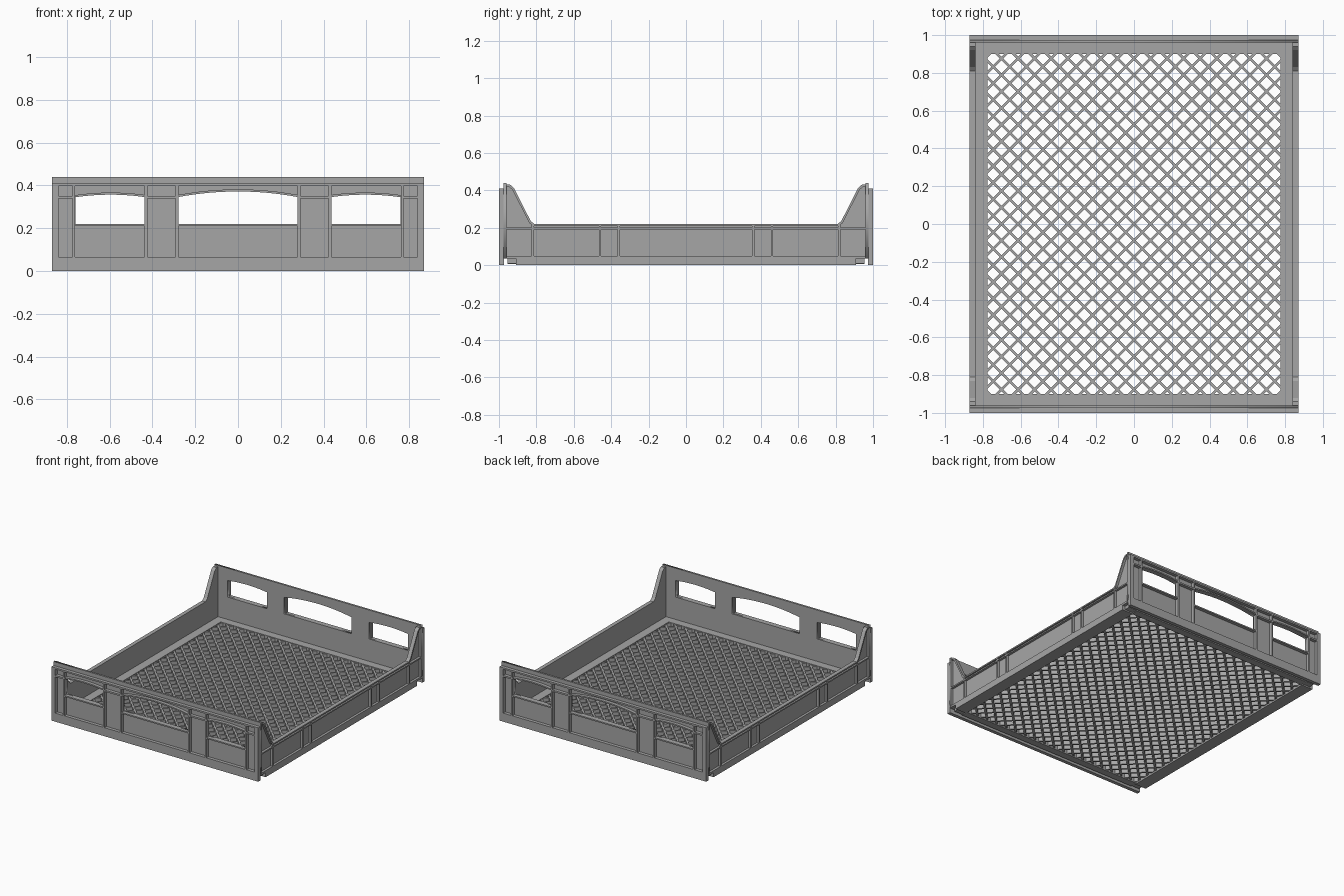
import bpy, bmesh, math
from mathutils import Matrix, Vector

if "Cube" in bpy.data.objects:
    bpy.data.objects.remove(bpy.data.objects["Cube"], do_unlink=True)

grey = bpy.data.materials.new("grey_plastic")
grey.use_nodes = True
COLOUR = (0.38, 0.38, 0.38, 1)
grey.diffuse_color = COLOUR
grey.node_tree.nodes["Principled BSDF"].inputs["Base Color"].default_value = COLOUR

HX, HY = 0.87, 1.0          # outer half sizes
IX, IY = 0.84, 0.96         # inner wall faces
FLOOR = 0.05


def box(bm, x, y, z, turn=None):
    size = [b - a for a, b in (x, y, z)]
    mid = [(a + b) / 2 for a, b in (x, y, z)]
    m = Matrix.Translation(mid) @ Matrix.Diagonal((*size, 1))
    bmesh.ops.create_cube(bm, size=1, matrix=turn @ m if turn else m)


def prism(bm, pts, lo, hi, place):
    """Extrude a 2D outline; place(a, b, depth) gives the 3D point."""
    face = bm.faces.new([bm.verts.new(place(a, b, lo)) for a, b in pts])
    new = bmesh.ops.extrude_face_region(bm, geom=[face])["geom"]
    shift = Vector(place(0, 0, hi)) - Vector(place(0, 0, lo))
    bmesh.ops.translate(bm, verts=[g for g in new if isinstance(g, bmesh.types.BMVert)], vec=shift)


def finish(bm, name, mirror=(False, False)):
    bmesh.ops.recalc_face_normals(bm, faces=bm.faces)
    mesh = bpy.data.meshes.new(name)
    bm.to_mesh(mesh)
    bm.free()
    mesh.materials.append(grey)
    ob = bpy.data.objects.new(name, mesh)
    bpy.context.collection.objects.link(ob)
    if any(mirror):
        mod = ob.modifiers.new("mirror", "MIRROR")
        mod.use_axis = (*mirror, False)
        mod.use_mirror_merge = False
    return ob


def plate(name, loops, thickness):
    """Flat filled outline with holes, in the xz plane."""
    cu = bpy.data.curves.new(name, "CURVE")
    cu.dimensions, cu.fill_mode, cu.extrude = "2D", "BOTH", thickness / 2
    for loop in loops:
        sp = cu.splines.new("POLY")
        sp.points.add(len(loop) - 1)
        for p, (a, b) in zip(sp.points, loop):
            p.co = (a, b, 0, 1)
        sp.use_cyclic_u = True
    tmp = bpy.data.objects.new(name, cu)
    bpy.context.collection.objects.link(tmp)
    mesh = bpy.data.meshes.new_from_object(tmp.evaluated_get(bpy.context.evaluated_depsgraph_get()))
    bpy.data.objects.remove(tmp)
    bm = bmesh.new()
    bm.from_mesh(mesh)
    bmesh.ops.remove_doubles(bm, verts=bm.verts, dist=1e-5)
    bmesh.ops.rotate(bm, verts=bm.verts, matrix=Matrix.Rotation(math.pi / 2, 3, "X"))
    return bm


def arch(x0, x1, z, rise, n=12):
    ts = [i / n for i in range(n + 1)]
    return [(x0 + (x1 - x0) * t, z + rise * 4 * t * (1 - t)) for t in ts]


# End walls: pierced panel, with the lip on top
WINDOWS = [(-0.76, -0.43, 0.012), (-0.285, 0.285, 0.027), (0.43, 0.76, 0.012)]
SILL, HEAD, SHELF, TOP = 0.22, 0.345, 0.41, 0.44
loops = [[(-HX, 0.035), (HX, 0.035), (HX, TOP), (-HX, TOP)]]
for x0, x1, rise in WINDOWS:
    loops.append([(x1, SILL), (x0, SILL)] + arch(x0, x1, HEAD, rise))
bm = plate("end_panel", loops, 0.015)
bmesh.ops.translate(bm, verts=bm.verts, vec=(0, -IY - 0.0075, 0))
finish(bm, "end_panel", (False, True))

# End walls: skirt, shelf, corner posts and ribs
OUT = (-HY, -IY - 0.013)
bm = bmesh.new()
box(bm, (-HX, HX), OUT, (0, 0.065))
box(bm, (-HX, HX), OUT, (0.398, SHELF))
for s in (-1, 1):
    box(bm, sorted((s * 0.838, s * HX)), OUT, (0.065, 0.398))
    for x in (0.767, 0.43, 0.285):
        box(bm, (s * x - 0.006, s * x + 0.006), OUT, (0.065, 0.398))
    for a, b in ((0.285, 0.43), (0.767, 0.838)):
        box(bm, sorted((s * a, s * b)), OUT, (0.34, 0.352))
for x0, x1, rise in WINDOWS:
    low = arch(x0, x1, HEAD, rise)
    prism(bm, low + [(a, b + 0.01) for a, b in reversed(low)], *OUT, lambda a, b, d: (a, d, b))
    box(bm, (x0, x1), OUT, (SILL - 0.01, SILL))
finish(bm, "end_wall_frame", (False, True))

# Side walls: one panel with raised corner gussets
SLOPE = [(-0.962, 0.43), (-0.94, 0.43), (-0.92, 0.413), (-0.83, 0.235), (-0.81, 0.22)]
top_path = SLOPE + [(-a, b) for a, b in reversed(SLOPE)]
along_x = lambda a, b, d: (d, a, b)
bm = bmesh.new()
prism(bm, top_path + [(0.962, 0.035), (-0.962, 0.035)], IX, IX + 0.012, along_x)
finish(bm, "side_panel", (True, False))

# Side walls: flanges and ribs
SIDE = (IX + 0.006, HX)
bm = bmesh.new()
edge = SLOPE + [(0, 0.22)]
prism(bm, edge + [(a - 0.008 * (a < 0), b - 0.01) for a, b in reversed(edge)], IX, HX, along_x)
box(bm, SIDE, (-0.98, 0), (0.19, 0.2))
box(bm, SIDE, (-0.98, 0), (0.035, 0.05))
for y in (0.82, 0.46, 0.36):
    box(bm, SIDE, (-y - 0.006, -y + 0.006), (0.045, 0.215))
finish(bm, "side_wall_ribs", (True, True))

# Floor border, stepped under the end walls for the stacking groove
OX, OY = 0.775, 0.9
bm = bmesh.new()
box(bm, (OX, HX), (-0.91, 0.91), (0, 0.045))
box(bm, (OX, IX + 0.005), (-0.955, 0.955), (0.01, FLOOR))
for s in (-1, 1):
    box(bm, (0, OX), sorted((s * OY, s * 0.955)), (0.005, FLOOR))
    box(bm, (0, HX), sorted((s * 0.93, s * 0.98)), (0.035, FLOOR))
finish(bm, "floor_border", (True, False))

# Floor lattice: two sets of diagonal bars clipped to the opening
PITCH, WIDTH, ANGLE = 0.062, 0.014, 45
bm = bmesh.new()
for ang in (math.radians(ANGLE), math.radians(-ANGLE)):
    c, s = math.cos(ang), math.sin(ang)
    for i in range(-25, 26):
        d = i * PITCH
        px, py = -s * d, c * d
        tx = sorted(((-OX - 0.015 - px) / c, (OX + 0.015 - px) / c))
        ty = sorted(((-OY - 0.015 - py) / s, (OY + 0.015 - py) / s))
        t0, t1 = max(tx[0], ty[0]), min(tx[1], ty[1])
        if t1 - t0 > 0.02:
            box(bm, (t0, t1), (d - WIDTH / 2, d + WIDTH / 2), (0.012, 0.046), Matrix.Rotation(ang, 4, "Z"))
finish(bm, "floor_lattice")
